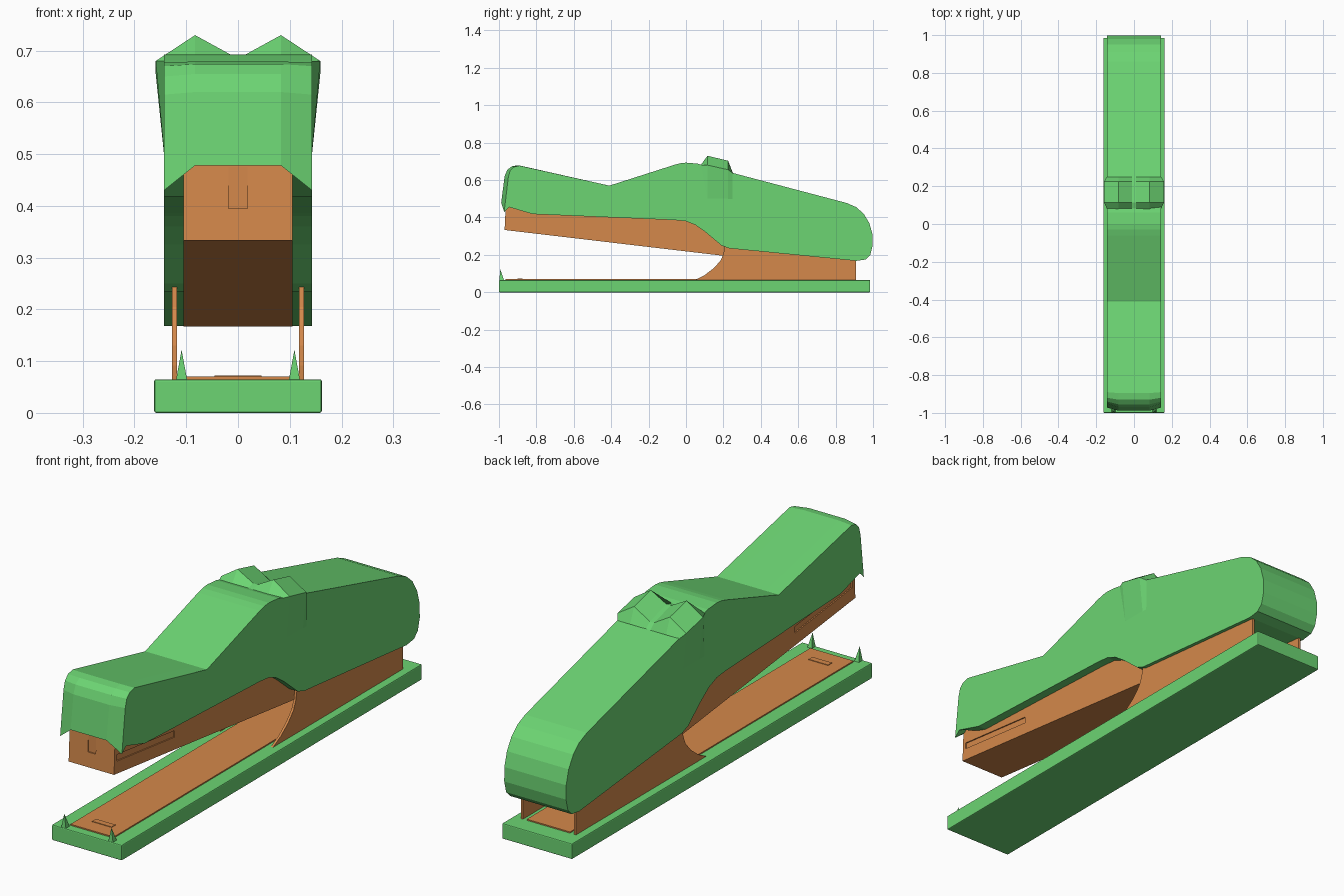
import bpy, bmesh

if "Cube" in bpy.data.objects:
    bpy.data.objects.remove(bpy.data.objects["Cube"])


def material(name, rgb):
    m = bpy.data.materials.new(name)
    m.diffuse_color = (*rgb, 1)
    m.use_nodes = True
    m.node_tree.nodes["Principled BSDF"].inputs["Base Color"].default_value = m.diffuse_color
    return m


GREEN = material("green", (0.15, 0.66, 0.17))
ORANGE = material("orange", (0.66, 0.25, 0.07))


def finish(name, bm, mat):
    bmesh.ops.recalc_face_normals(bm, faces=bm.faces[:])
    me = bpy.data.meshes.new(name)
    bm.to_mesh(me)
    bm.free()
    ob = bpy.data.objects.new(name, me)
    bpy.context.collection.objects.link(ob)
    me.materials.append(mat)
    return ob


def loft(name, rings, mat):
    """Skin a list of equally long closed 3D loops, with capped ends."""
    bm = bmesh.new()
    vs = [[bm.verts.new(p) for p in r] for r in rings]
    n = len(vs[0])
    for a, b in zip(vs, vs[1:]):
        for i in range(n):
            j = (i + 1) % n
            bm.faces.new((a[i], a[j], b[j], b[i]))
    bm.faces.new(vs[0])
    bm.faces.new(vs[-1])
    return finish(name, bm, mat)


def extrude(name, profile, x0, x1, mat):
    """Side (y, z) profile extruded across x."""
    return loft(name, [[(x, y, z) for y, z in profile] for x in (x0, x1)], mat)


def box(name, x0, x1, y0, y1, z0, z1, mat):
    return extrude(name, [(y0, z0), (y1, z0), (y1, z1), (y0, z1)], x0, x1, mat)


def cut(ob, cutter):
    m = ob.modifiers.new("slot", 'BOOLEAN')
    m.operation = 'DIFFERENCE'
    m.object = cutter
    cutter.hide_render = True
    cutter.hide_set(True)


# Base slab with soft edges
base = box("base", -0.162, 0.162, -1, 0.985, 0, 0.065, GREEN)
bev = base.modifiers.new("bevel", 'BEVEL')
bev.width = 0.004
bev.segments = 2

# Strike plate and its small staple-forming pad
box("strike_plate", -0.1, 0.1, -0.965, 0.91, 0.06, 0.07, ORANGE)
box("staple_pad", -0.045, 0.045, -0.9, -0.875, 0.065, 0.0725, ORANGE)

# Teeth and hinge cheeks on both sides
cheek = [(0.045, 0.063), (0.1, 0.092), (0.15, 0.13), (0.185, 0.17), (0.2, 0.205),
         (0.21, 0.26), (0.3, 0.26), (0.91, 0.2), (0.91, 0.063)]
for s, side in ((-1, "left"), (1, "right")):
    extrude("hinge_cheek_" + side, cheek, s * 0.118, s * 0.128, ORANGE)
    bm = bmesh.new()
    foot = [bm.verts.new((s * 0.109 + dx, y, 0.062)) for dx, y in
            ((-0.011, -0.998), (0.011, -0.998), (0.011, -0.972), (-0.011, -0.972))]
    tip = bm.verts.new((s * 0.109, -0.993, 0.122))
    bm.faces.new(foot)
    for i in range(4):
        bm.faces.new((foot[i], foot[(i + 1) % 4], tip))
    finish("tooth_" + side, bm, GREEN)

# Staple magazine, slanting down towards the hinge
mag = [(-0.97, 0.333), (0.44, 0.167), (0.44, 0.3), (0.05, 0.45), (-0.962, 0.5)]
magazine = extrude("magazine", mag, -0.105, 0.105, ORANGE)
groove = [(-0.95, 0.383), (-0.57, 0.338), (-0.57, 0.365), (-0.95, 0.41)]
for s in (-1, 1):
    cut(magazine, extrude("groove_cutter", groove, s * 0.1, s * 0.12, ORANGE))
cut(magazine, box("front_slot_cutter", -0.018, 0.018, -1, -0.962, 0.395, 0.475, ORANGE))

# Cover: shared side profile, with snout corners set back on the outer columns
body = [(-0.41, 0.57), (-0.06, 0.682), (-0.03, 0.69), (0, 0.693), (0.06, 0.688),
        (0.86, 0.477), (0.91, 0.455), (0.95, 0.42), (0.98, 0.37), (0.997, 0.31),
        (0.998, 0.25), (0.985, 0.2), (0.96, 0.175), (0.91, 0.168), (0.23, 0.235),
        (0.19, 0.25), (0.1, 0.325), (0.05, 0.36), (0, 0.38), (-0.06, 0.386), (-0.82, 0.418)]
snout_mid = [(-0.95, 0.478), (-0.988, 0.478), (-0.97, 0.62), (-0.955, 0.655),
             (-0.93, 0.674), (-0.895, 0.679)]
snout_side = [(-0.945, 0.455), (-0.972, 0.43), (-0.95, 0.615), (-0.94, 0.65),
              (-0.92, 0.67), (-0.89, 0.677)]
columns = [(-0.143, snout_side), (-0.083, snout_mid), (0.083, snout_mid), (0.143, snout_side)]
loft("cover", [[(x, y, z) for y, z in snout + body] for x, snout in columns], GREEN)


# Brow ridge: two eye peaks, with bulging sides
def brow(y, valley, peak, half, edge):
    right = [(0.01, valley), (0.083, peak), (half, edge), (0.142, 0.49)]
    ring = right + [(-x, z) for x, z in reversed(right)]
    return [(x, y, z) for x, z in ring]


loft("eye_ridge", [brow(0.08, 0.681, 0.682, 0.143, 0.68),
                   brow(0.115, 0.69, 0.73, 0.159, 0.68),
                   brow(0.225, 0.66, 0.703, 0.159, 0.655),
                   brow(0.25, 0.637, 0.64, 0.143, 0.637)], GREEN)
